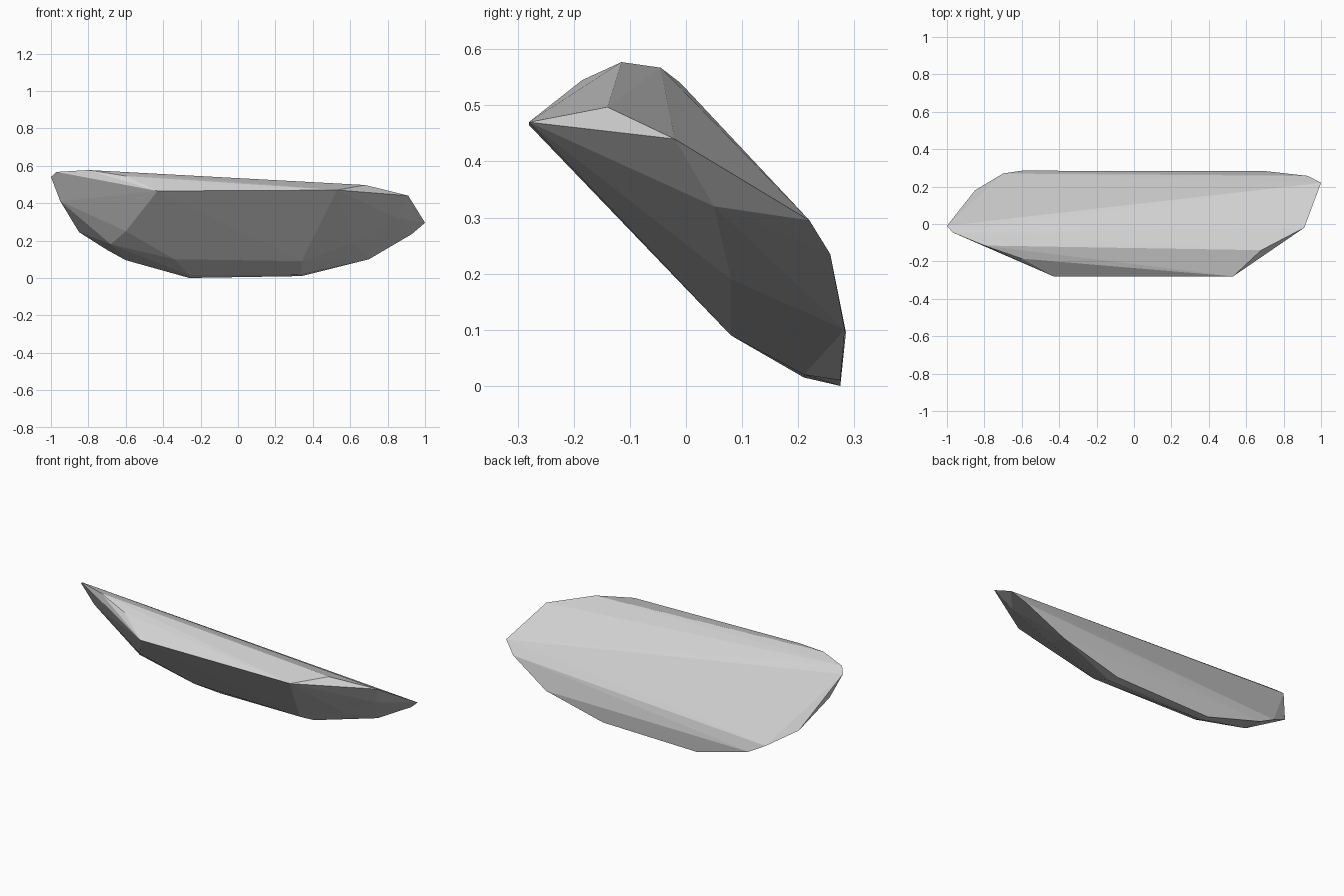
import bpy
import bmesh
from mathutils import Vector

# Remove the default cube
cube = bpy.data.objects.get("Cube")
if cube:
    bpy.data.objects.remove(cube, do_unlink=True)


def make_material(name, color):
    material = bpy.data.materials.new(name)
    material.use_nodes = True
    material.diffuse_color = color
    shader = next(n for n in material.node_tree.nodes if n.type == "BSDF_PRINCIPLED")
    shader.inputs["Base Color"].default_value = color
    return material


def make_faceted_stone(name, outlines, material):
    """Wrap a tight faceted skin around several corner outlines."""
    bm = bmesh.new()
    for outline in outlines:
        for corner in outline:
            bm.verts.new(Vector(corner))
    hull = bmesh.ops.convex_hull(bm, input=bm.verts[:], use_existing_faces=False)
    # Clear corners that ended up inside the skin
    unused = set(hull["geom_interior"]) | set(hull["geom_unused"])
    loose = [item for item in unused if isinstance(item, bmesh.types.BMVert)]
    bmesh.ops.delete(bm, geom=loose, context="VERTS")
    bmesh.ops.recalc_face_normals(bm, faces=bm.faces[:])
    for face in bm.faces:
        face.smooth = False
    mesh = bpy.data.meshes.new(name)
    bm.to_mesh(mesh)
    bm.free()
    mesh.materials.append(material)
    stone = bpy.data.objects.new(name, mesh)
    bpy.context.collection.objects.link(stone)
    return stone


# Upper ridge, from the pointed end to the blunt end
crest = [(-1, -.01, .54), (-.97, -.045, .567), (-.8, -.115, .577),
         (-.6, -.185, .545), (.68, -.14, .497), (.91, -.02, .44), (1, .22, .295)]

# Overhanging front lip
front_lip = [(-.43, -.28, .465), (.53, -.28, .47)]

# Rounded front and underside
belly = [(-.6, -.04, .25), (-.68, .07, .18), (-.34, .08, .1), (.34, .08, .09),
         (.62, .08, .19), (.85, .05, .32)]

# Narrow base the stone rests on
base = [(-.26, .21, .015), (.34, .21, .02), (-.26, .275, 0), (.34, .275, .01)]

# Lower edge of the broad sloping back
back_rim = [(-.95, .04, .41), (-.85, .18, .245), (-.7, .27, .15),
            (-.6, .285, .095), (.7, .283, .1), (.93, .257, .235)]

stone_grey = make_material("stone grey", (.65, .65, .65, 1))
make_faceted_stone("rock_slab", [crest, front_lip, belly, base, back_rim], stone_grey)
